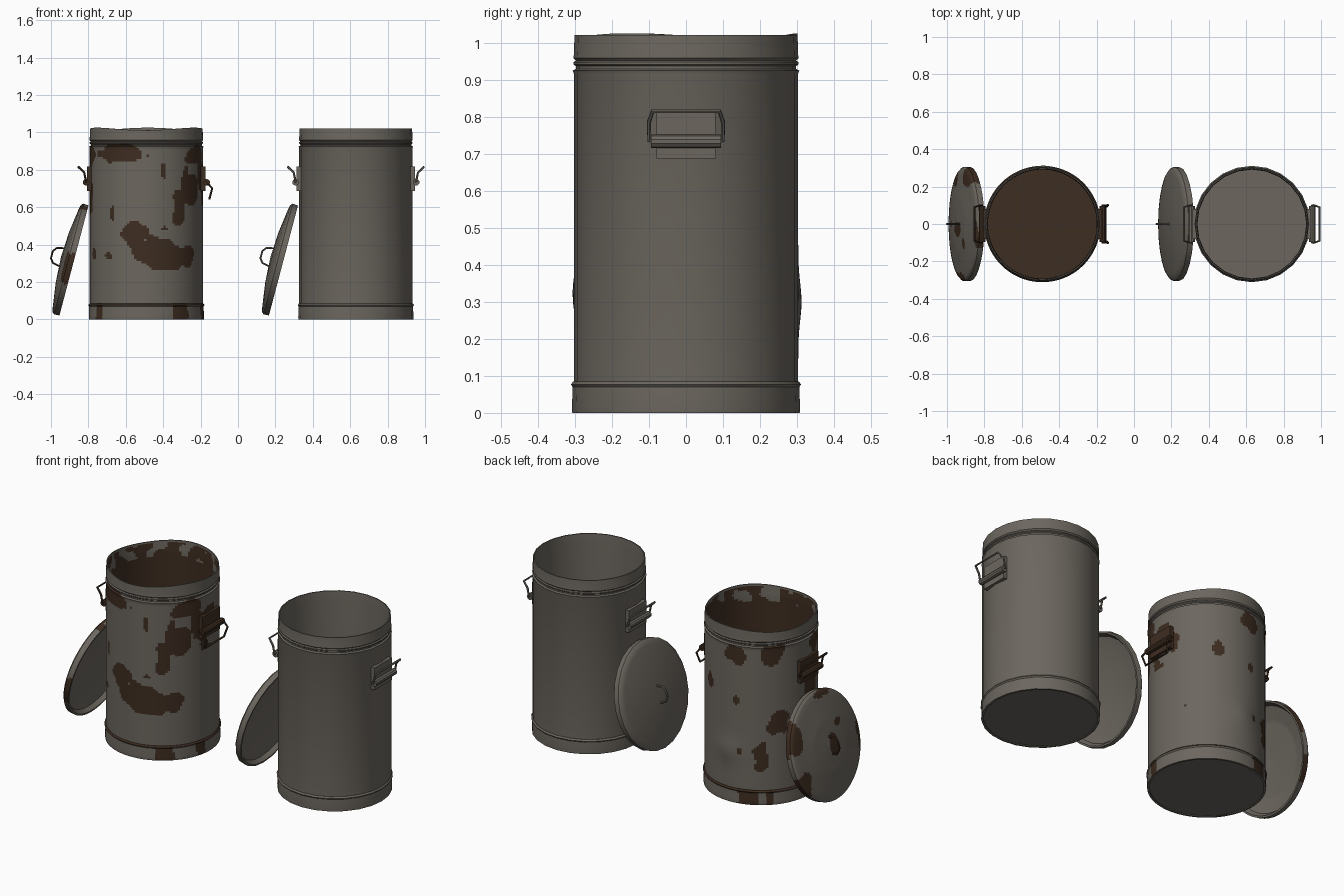
import bpy, bmesh, math
from mathutils import Vector, Matrix, noise

if "Cube" in bpy.data.objects:
    bpy.data.objects.remove(bpy.data.objects["Cube"])


def material(name, rgb):
    m = bpy.data.materials.new(name)
    m.diffuse_color = (*rgb, 1)
    m.use_nodes = True
    m.node_tree.nodes["Principled BSDF"].inputs["Base Color"].default_value = m.diffuse_color
    return m


METAL = material("grey_metal", (0.150, 0.135, 0.114))
RUST = material("brown_rust", (0.048, 0.026, 0.015))


def finish(obj, angle=35):
    bpy.ops.object.select_all(action='DESELECT')
    obj.select_set(True)
    bpy.context.view_layer.objects.active = obj
    bpy.ops.object.shade_smooth_by_angle(angle=math.radians(angle))


def densify(profile, step):
    pts = [Vector(profile[0])]
    for a, b in zip(profile, profile[1:]):
        a, b = Vector(a), Vector(b)
        n = max(1, math.ceil((b - a).length / step))
        pts += [a.lerp(b, i / n) for i in range(1, n + 1)]
    return pts


def lathe(name, profile, matrix, rule=None, warp=None):
    """Spin an (r, z) profile; a rust rule gets a fine mesh to cut patches in."""
    segs, step = (144, 0.012) if rule else (24, 9)
    pts = densify(profile, step)
    bm = bmesh.new()
    rings = []
    for r, z in pts:
        ring = []
        for j in range(segs):
            a = 2 * math.pi * j / segs
            ring.append(bm.verts.new((r * math.sin(a), -r * math.cos(a), z)))
        rings.append(ring)
    for lo, hi in zip(rings, rings[1:]):
        for j in range(segs):
            k = (j + 1) % segs
            bm.faces.new((lo[j], lo[k], hi[k], hi[j]))
    bmesh.ops.remove_doubles(bm, verts=bm.verts[:], dist=1e-5)
    bmesh.ops.recalc_face_normals(bm, faces=bm.faces[:])
    bm.normal_update()
    if rule:
        for f in bm.faces:
            f.material_index = int(rule(f.calc_center_median(), f.normal))
    if warp:
        for v in bm.verts:
            v.co = warp(v.co)
    me = bpy.data.meshes.new(name)
    bm.to_mesh(me)
    bm.free()
    me.materials.append(METAL)
    me.materials.append(RUST)
    obj = bpy.data.objects.new(name, me)
    bpy.context.collection.objects.link(obj)
    obj.matrix_world = matrix
    finish(obj)
    return obj


def wire(name, points, radius, mat, matrix):
    cu = bpy.data.curves.new(name, 'CURVE')
    cu.dimensions = '3D'
    cu.bevel_depth = radius
    cu.bevel_resolution = 1
    cu.use_fill_caps = True
    sp = cu.splines.new('POLY')
    sp.points.add(len(points) - 1)
    for p, co in zip(sp.points, points):
        p.co = (*co, 1)
    cu.materials.append(mat)
    obj = bpy.data.objects.new(name, cu)
    bpy.context.collection.objects.link(obj)
    obj.matrix_world = matrix
    bpy.ops.object.select_all(action='DESELECT')
    obj.select_set(True)
    bpy.context.view_layer.objects.active = obj
    bpy.ops.object.convert(target='MESH')
    finish(bpy.context.object, 50)


# Rust patches on the can: angle from the front (degrees), height, half width, half height
BODY_RUST = [
    (-28, .89, .16, .045), (60, .88, .10, .05), (50, .70, .08, .10), (36, .60, .04, .11),
    (87, .75, .12, .11), (-37, .57, .013, .045), (18, .79, .016, .045), (19, .485, .025, .012),
    (-12, .44, .07, .07), (6, .37, .12, .07), (22, .30, .10, .045), (42, .34, .07, .06),
    (-42, .34, .025, .025), (-66, .35, .03, .03), (-75, .88, .06, .05), (-84, .66, .07, .13),
    (-172, .87, .06, .05), (-130, .88, .07, .055), (152, .66, .03, .05), (-126, .45, .06, .09),
    (-146, .28, .045, .08), (-167, .31, .022, .025), (-171, .60, .016, .025), (118, .33, .012, .012)]
# Rust on the base band: angle, half width
BASE_RUST = [(-56, .03), (37, .045), (77, .03), (-158, .06), (-136, .02)]
# Rust on the lid: up-slope, sideways, half sizes
LID_RUST = [(.12, .26, .12, .05), (-.15, .25, .08, .05), (0, -.03, .06, .04),
            (.1, -.1, .02, .03), (-.05, -.29, .08, .03), (.28, -.05, .02, .08)]


def arc(theta, deg):
    d = (theta - math.radians(deg) + math.pi) % (2 * math.pi) - math.pi
    return 0.3 * d


def can_rust(c, n):
    wob = noise.noise(c * 14)
    inward = n.x * c.x + n.y * c.y < -0.05
    if (inward and math.hypot(c.x, c.y) < .2945) or (n.z > .5 and c.z < .2):
        return c.z < .93 or wob > -.1           # inside of the can
    if n.z < -.9 and c.z < .02:
        return False                            # underside
    theta = math.atan2(c.x, -c.y)
    if c.z < .083:
        return any(abs(arc(theta, a)) < w * (1 + .4 * wob) for a, w in BASE_RUST)
    return any((arc(theta, a) / w) ** 2 + ((c.z - z) / h) ** 2 < 1 + 1.1 * wob
               for a, z, w, h in BODY_RUST)


def lid_rust(c, n):
    wob = noise.noise(c * 16)
    return n.z > -.2 and any(((c.x - x) / w) ** 2 + ((c.y - y) / h) ** 2 < 1 + wob
                             for x, y, w, h in LID_RUST)


def dented(co):
    """Uneven rim and a shallow bulge in the back wall."""
    theta = math.atan2(co.x, -co.y)
    z = co.z
    if z > .96:
        z += (z - .96) / .06 * .007 * math.sin(3 * theta - 1.5) - .002
    bulge = .009 * math.exp(-(arc(theta, 178) / .08) ** 2 - ((co.z - .3) / .07) ** 2)
    k = 1 + bulge / .3
    return Vector((co.x * k, co.y * k, z))


SHELL = [(0, .004), (.303, .004), (.303, .916), (.306, .924), (.297, .929), (.297, .936),
         (.304, .941), (.304, .947), (.297, .951), (.304, .958), (.303, .966), (.301, 1.02),
         (.295, 1.02), (.291, .96), (.291, .08), (0, .08)]
BASE = [(.295, 0), (.307, 0), (.308, .012), (.306, .07), (.311, .077), (.304, .085),
        (.295, .085), (.295, 0)]
LID = [(0, .055), (.2, .045), (.28, .025), (.294, 0), (.304, 0), (.306, .03), (.296, .04),
       (.27, .046), (.14, .064), (0, .072)]


def side_handle(label, matrix, mat, drooped):
    # bracket plate
    bm = bmesh.new()
    bmesh.ops.create_cube(bm, size=1, matrix=Matrix.Translation((.303, 0, .752))
                          @ Matrix.Diagonal((.026, .16, .13, 1)))
    # rolled sleeve that holds the bail
    bmesh.ops.create_cone(bm, cap_ends=True, segments=10, radius1=.018, radius2=.018, depth=.19,
                          matrix=Matrix.Translation((.322, 0, .733))
                          @ Matrix.Rotation(math.pi / 2, 4, 'X'))
    me = bpy.data.meshes.new(label + "_handle_bracket")
    bm.to_mesh(me)
    bm.free()
    me.materials.append(mat)
    obj = bpy.data.objects.new(me.name, me)
    bpy.context.collection.objects.link(obj)
    obj.matrix_world = matrix
    finish(obj)
    # bail wire, mirrored across the middle
    if drooped:
        half = [(.322, .085, .735), (.322, .1, .735), (.352, .1, .70), (.337, .088, .645)]
    else:
        half = [(.322, .085, .735), (.322, .1, .735), (.332, .1, .785), (.363, .09, .815)]
    path = half + [(x, -y, z) for x, y, z in reversed(half)]
    wire(label + "_handle_bail", path, .006, mat, matrix)


def trash_can(label, cx, rusty):
    place = Matrix.Translation((cx, 0, 0))
    rule = can_rust if rusty else None
    warp = dented if rusty else None
    mat = RUST if rusty else METAL
    lathe(label + "_can_shell", SHELL, place, rule, warp)
    lathe(label + "_base_band", BASE, place, rule)
    side_handle(label + "_right", place, mat, rusty)
    side_handle(label + "_left", place @ Matrix.Rotation(math.pi, 4, 'Z'), mat, False)
    # lid leaning on the left side
    lean = Matrix.Translation((cx - .387, 0, .315)) @ Matrix.Rotation(math.radians(-75.2), 4, 'Y')
    lathe(label + "_lid", LID, lean, lid_rust if rusty else None)
    grip = [(-.05, 0, .065), (-.042, 0, .105), (-.02, 0, .122), (.02, 0, .122),
            (.042, 0, .105), (.05, 0, .065)]
    wire(label + "_lid_grip", grip, .006, mat, lean)


trash_can("rusty", -.49, True)
trash_can("clean", .63, False)
